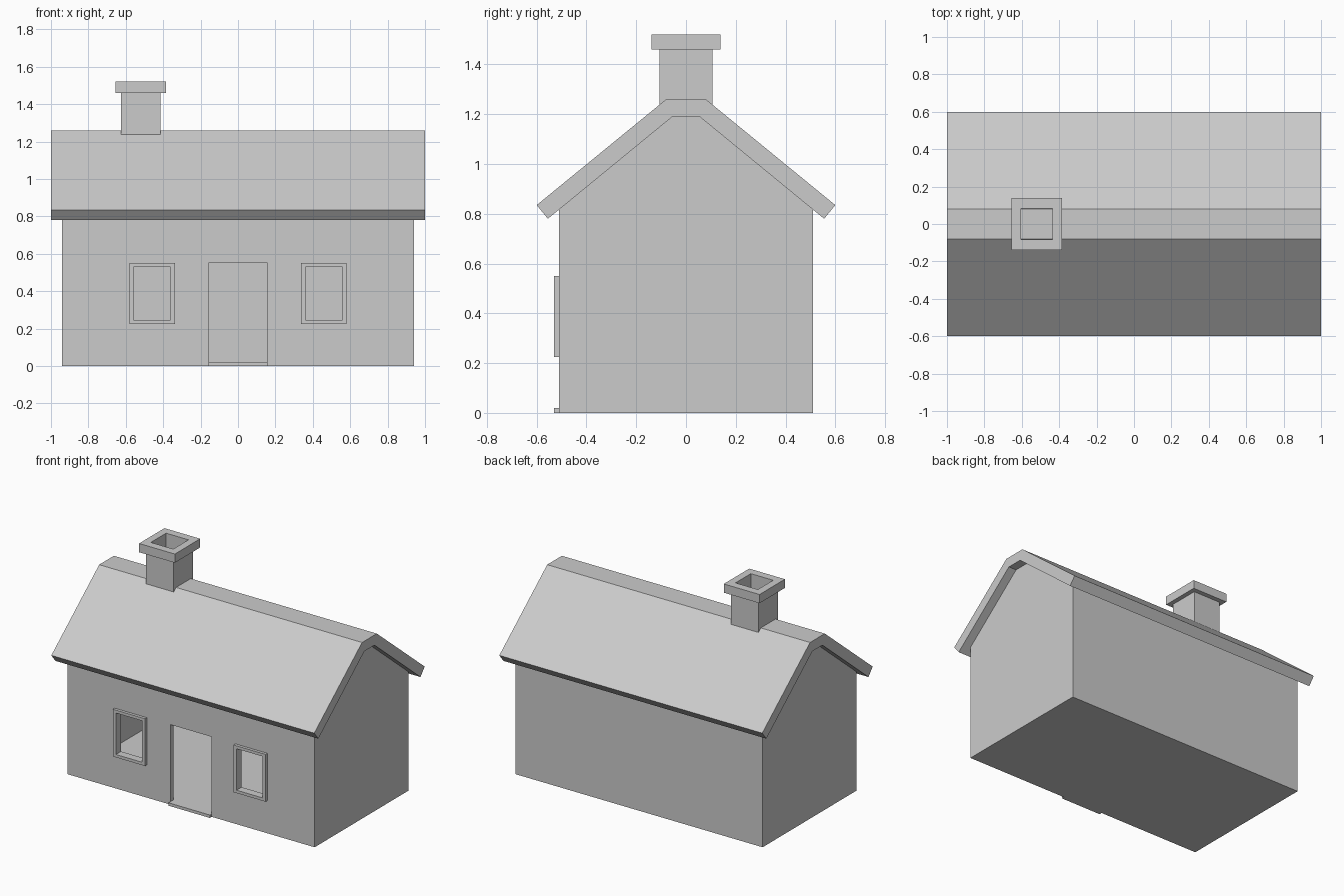
import bpy
import bmesh

if "Cube" in bpy.data.objects:
    bpy.data.objects.remove(bpy.data.objects["Cube"])


def prism(name, profile, x0, x1):
    """Extrude a (y, z) profile along x."""
    bm = bmesh.new()
    face = bm.faces.new([bm.verts.new((x0, y, z)) for y, z in profile])
    ext = bmesh.ops.extrude_face_region(bm, geom=[face])
    moved = [v for v in ext["geom"] if isinstance(v, bmesh.types.BMVert)]
    bmesh.ops.translate(bm, verts=moved, vec=(x1 - x0, 0, 0))
    bmesh.ops.recalc_face_normals(bm, faces=bm.faces)
    mesh = bpy.data.meshes.new(name)
    bm.to_mesh(mesh)
    bm.free()
    obj = bpy.data.objects.new(name, mesh)
    bpy.context.collection.objects.link(obj)
    return obj


def box(name, x, y, z):
    return prism(name, [(y[0], z[0]), (y[1], z[0]), (y[1], z[1]), (y[0], z[1])], *x)


def cut(obj, cutter):
    mod = obj.modifiers.new("cut_" + cutter.name, "BOOLEAN")
    mod.operation = "DIFFERENCE"
    mod.solver = "EXACT"
    mod.object = cutter
    cutter.hide_render = True
    cutter.hide_set(True)


def mirrored(half):
    """Complete a half profile by mirroring it in y."""
    return half + [(-y, z) for y, z in reversed(half)]


# Walls with gables, hollow inside
walls = prism("walls", mirrored([(0.51, 0), (0.51, 0.817), (0.055, 1.19)]), -0.94, 0.94)
room = prism("room_cutter", mirrored([(0.475, 0.02), (0.475, 0.80), (0.043, 1.155)]), -0.905, 0.905)
cut(walls, room)

# Doorway and step
cut(walls, box("door_cutter", (-0.157, 0.157), (-0.6, -0.42), (0.02, 0.55)))
box("door_step", (-0.157, 0.157), (-0.53, -0.51), (0, 0.02))

# Windows with raised frames
for side, cx in (("left", -0.459), ("right", 0.459)):
    opening = box(side + "_window_cutter", (cx - 0.099, cx + 0.099), (-0.6, -0.42), (0.245, 0.53))
    frame = box(side + "_window_frame", (cx - 0.122, cx + 0.122), (-0.53, -0.51), (0.225, 0.55))
    cut(walls, opening)
    cut(frame, opening)

# Roof slab with flat ridge
outer = [(0.60, 0.835), (0.08, 1.26), (-0.08, 1.26), (-0.60, 0.835)]
inner = [(-0.555, 0.78), (-0.055, 1.19), (0.055, 1.19), (0.555, 0.78)]
prism("roof", outer + inner, -1, 1)

# Chimney stack and cap around an open flue
flue = box("flue_cutter", (-0.605, -0.435), (-0.083, 0.083), (1.1, 1.6))
cut(box("chimney_stack", (-0.625, -0.415), (-0.106, 0.106), (1.22, 1.46)), flue)
cut(box("chimney_cap", (-0.656, -0.384), (-0.138, 0.138), (1.46, 1.52)), flue)
